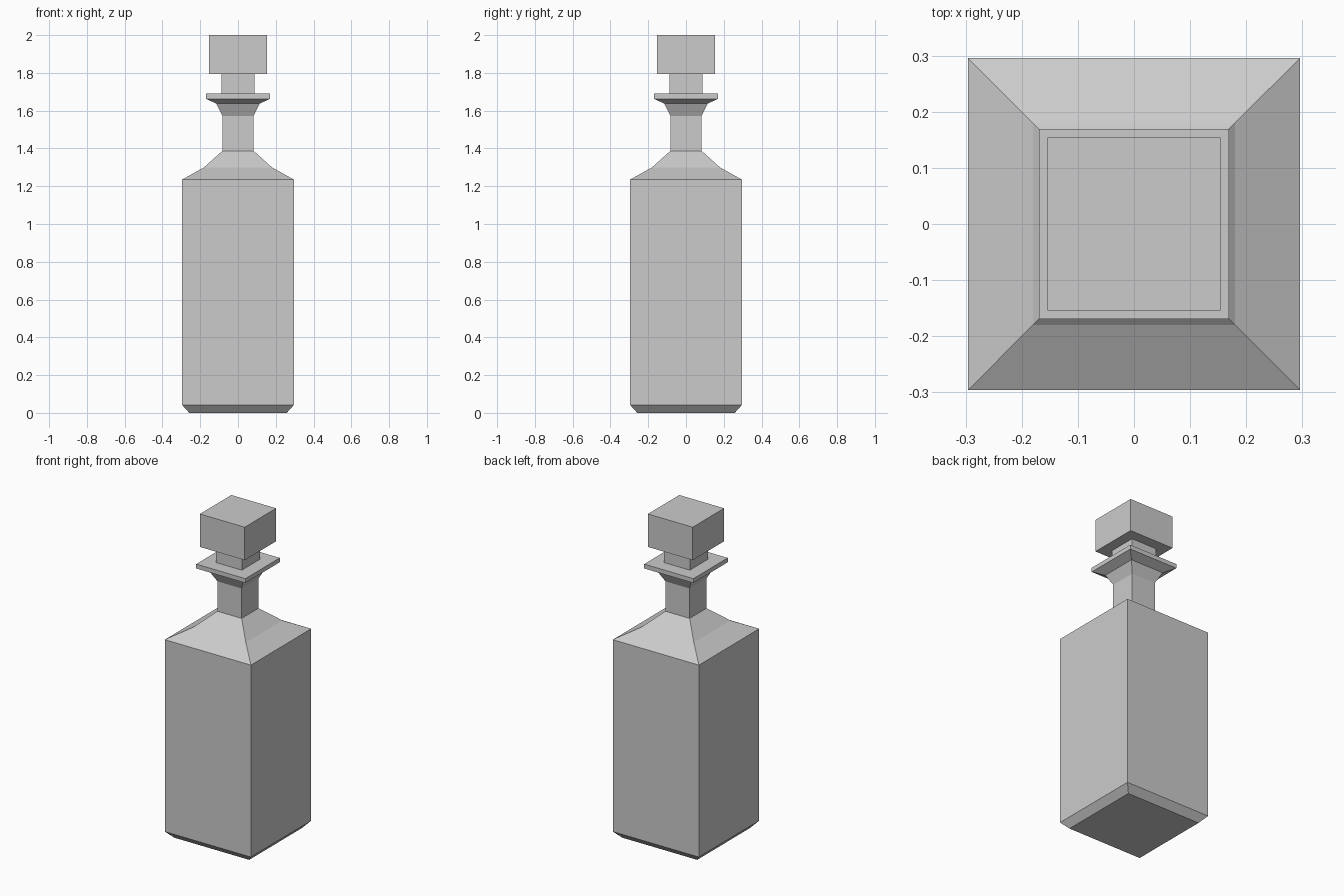
import bpy, bmesh

if "Cube" in bpy.data.objects:
    bpy.data.objects.remove(bpy.data.objects["Cube"])


def square_loft(name, profile):
    """Stack square rings from (half_width, height) pairs and cap both ends."""
    bm = bmesh.new()
    rings = []
    for h, z in profile:
        rings.append([bm.verts.new((sx * h, sy * h, z))
                      for sx, sy in ((-1, -1), (1, -1), (1, 1), (-1, 1))])
    for low, high in zip(rings, rings[1:]):
        for i in range(4):
            j = (i + 1) % 4
            bm.faces.new((low[i], low[j], high[j], high[i]))
    bm.faces.new(rings[0][::-1])
    bm.faces.new(rings[-1])
    bmesh.ops.recalc_face_normals(bm, faces=bm.faces)
    mesh = bpy.data.meshes.new(name)
    bm.to_mesh(mesh)
    bm.free()
    obj = bpy.data.objects.new(name, mesh)
    bpy.context.collection.objects.link(obj)
    return obj


# Bottle: chamfered foot, straight body, two-slope shoulder, neck, flared lip
square_loft("bottle", [
    (0.258, 0.0), (0.296, 0.042), (0.296, 1.235), (0.18, 1.30),
    (0.083, 1.387), (0.083, 1.573), (0.115, 1.637),
    (0.169, 1.663), (0.169, 1.69),
])

# Stopper: narrow stem under a square cap
square_loft("stopper", [
    (0.088, 1.69), (0.088, 1.795), (0.154, 1.795), (0.154, 2.0),
])
